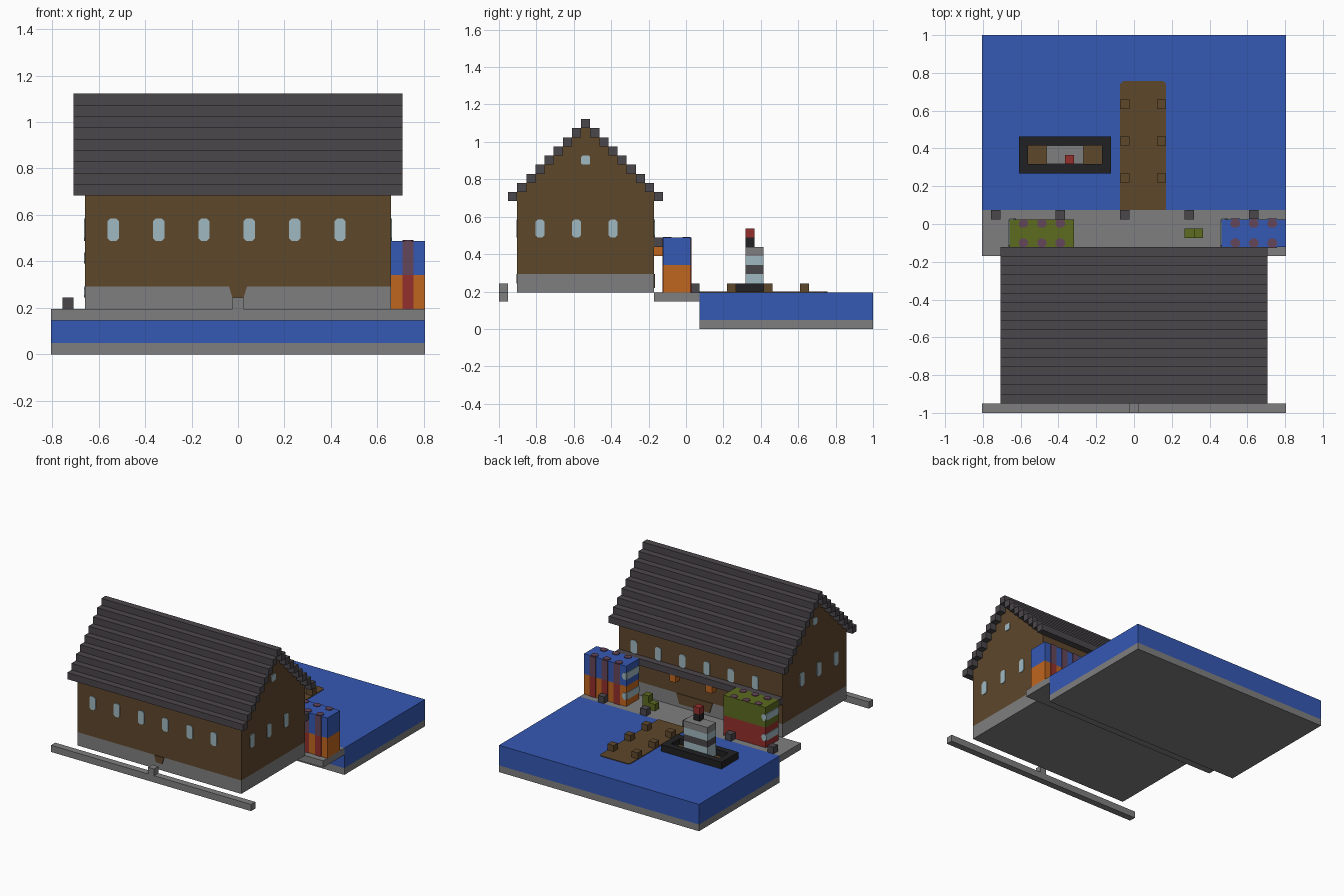
import bpy, bmesh
from mathutils import Vector

cube = bpy.data.objects.get("Cube")
if cube:
    bpy.data.objects.remove(cube, do_unlink=True)

U = 2 / 41            # block size
X0, Y0 = -16.5 * U, -1.0
THIN = 0.005


def material(name, hex_colour):
    rgb = [int(hex_colour[i:i + 2], 16) / 255 for i in (0, 2, 4)]
    lin = [c / 12.92 if c < 0.04 else ((c + 0.055) / 1.055) ** 2.4 for c in rgb]
    m = bpy.data.materials.new(name)
    m.use_nodes = True
    m.diffuse_color = (*lin, 1)
    m.node_tree.nodes["Principled BSDF"].inputs["Base Color"].default_value = (*lin, 1)
    return m


stone = material("stone grey", "7f7f7f")
timber = material("timber brown", "5e472b")
slate = material("slate dark", "4b474b")
water = material("water blue", "3558b4")
glass = material("pale glass", "9fb9c1")
orange = material("orange", "c0661f")
red = material("red", "94302c")
green = material("olive green", "5d6b20")
black = material("hull black", "212123")
mauve = material("rust mauve", "65465a")


def point(i, j, k):
    return Vector((X0 + i * U, Y0 + j * U, k * U))


def finish(name, mat, bm):
    bmesh.ops.recalc_face_normals(bm, faces=bm.faces)
    mesh = bpy.data.meshes.new(name)
    bm.to_mesh(mesh)
    bm.free()
    mesh.materials.append(mat)
    ob = bpy.data.objects.new(name, mesh)
    bpy.context.collection.objects.link(ob)
    return ob


def prism(name, mat, points, push):
    """Extrude a flat outline along a vector."""
    bm = bmesh.new()
    face = bm.faces.new([bm.verts.new(p) for p in points])
    out = bmesh.ops.extrude_face_region(bm, geom=[face])
    moved = [v for v in out["geom"] if isinstance(v, bmesh.types.BMVert)]
    bmesh.ops.translate(bm, verts=moved, vec=push)
    return finish(name, mat, bm)


def box(name, mat, i, j, k):
    """Block spanning half-open ranges of grid cells."""
    corners = [point(a, b, k[0]) for a, b in
               ((i[0], j[0]), (i[1], j[0]), (i[1], j[1]), (i[0], j[1]))]
    return prism(name, mat, corners, Vector((0, 0, (k[1] - k[0]) * U)))


def unit(name, mat, i, j, k):
    return box(name, mat, (i, i + 1), (j, j + 1), (k, k + 1))


def octagon(a, b, c=0.25):
    """Rectangle from a to b with chamfered corners."""
    (l, s), (r, t) = a, b
    return [(l + c, s), (r - c, s), (r, s + c), (r, t - c),
            (r - c, t), (l + c, t), (l, t - c), (l, s + c)]


def plate(name, mat, outline, axis, at, sign):
    """Thin painted plate lying on a plane of constant x, y or z."""
    pts = []
    for a, b in outline:
        cell = [a, b]
        cell.insert(axis, at)
        pts.append(point(*cell))
    push = Vector((0, 0, 0))
    push[axis] = sign * THIN
    return prism(name, mat, pts, push)


# Ground, water and quay
box("sea_bed", stone, (0, 33), (22, 41), (0, 1))
box("water", water, (0, 33), (22, 41), (1, 4))
box("quay", stone, (0, 33), (17, 22), (3, 4))
box("street_kerb", stone, (0, 33), (0, 1), (3, 4))
unit("kerb_step", stone, 16, 0, 4)
for i in range(1, 33, 7):
    unit("bollard", slate, i, 21, 4)

# House body with stepped gables
box("foundation", stone, (3, 30), (2, 17), (4, 6))
right_side = []
for s in range(8):
    right_side += [(17 - s, 14 + s), (17 - s, 15 + s)]
right_side[0] = (17, 6)
profile = right_side + [(19 - j, k) for j, k in reversed(right_side)]
prism("house_walls", timber, [point(3, j, k) for j, k in profile],
      Vector((27 * U, 0, 0)))

# Roof rows
for s in range(8):
    for j in (1 + s, 17 - s):
        unit_row = (j, j + 1)
        box("roof_row", slate, (2, 31), unit_row, (14 + s, 15 + s))
box("roof_ridge", slate, (2, 31), (9, 10), (22, 23))

# Windows
for n in range(6):
    f, b = 5 + 4 * n, 7 + 4 * n
    plate("front_window", glass, octagon((f, 10), (f + 1, 12)), 1, 2, -1)
    plate("back_window", glass, octagon((b, 10), (b + 1, 12)), 1, 17, 1)
for side, sign in ((3, -1), (30, 1)):
    for j in (4, 8, 12):
        plate("side_window", glass, octagon((j, 10), (j + 1, 12)), 0, side, sign)
    plate("gable_window", glass, octagon((9, 18), (10, 19), 0.15), 0, side, sign)

# Doors reaching down into the foundation
plate("front_door", timber, [(16, 5), (17, 5), (17.3, 6), (15.7, 6)], 1, 2, -1)
plate("back_door", timber, [(15, 4.5), (20, 4.5), (20.5, 6), (14.5, 6)], 1, 17, 1)

# Canopy and lanterns on the quay side
box("canopy", slate, (3, 30), (17, 18), (9, 10))
for i in (14, 20):
    unit("lantern", orange, i, 17, 8)


# Stacked containers
def containers(i, lower, upper):
    box("lower_container", lower, (i, i + 7), (18, 21), (4, 7))
    box("upper_container", upper, (i, i + 7), (18, 21), (7, 10))
    for k in (5, 8):
        plate("container_end_band", glass, octagon((18, k), (21, k + 1), 0.2), 0, i, -1)
        plate("container_corner_band", glass,
              [(i, k), (i + 0.4, k), (i + 0.7, k + 0.5), (i + 0.4, k + 1), (i, k + 1)],
              1, 21, 1)
    for x in (i + 1, i + 3, i + 5):
        for a, b in ((18, 18.9), (20.1, 21)):
            plate("container_top_mark", mauve, octagon((x, a), (x + 1, b)), 2, 10, 1)


containers(26, orange, water)
containers(3, red, green)
for x in (27, 29, 31):
    for j, sign in ((18, -1), (21, 1)):
        for k, mat in ((4, red), (7, mauve)):
            strip = [(x, k), (x + 1, k), (x + 1, k + 3), (x, k + 3)]
            plate("container_stripe", mat, strip, 1, j, sign)

# Small plant on the quay
box("plant_low", green, (22, 23), (19, 20), (4, 5))
box("plant_tall", green, (23, 24), (19, 20), (4, 6))

# Pier with mooring posts
plate("pier_deck", timber, [(15, 22), (20, 22), (20, 35.7), (19.7, 36),
                            (15.3, 36), (15, 35.7)], 2, 4, 1)
for i in (15, 19):
    for j in (25, 29, 33):
        unit("pier_post", timber, i, j, 4)

# Boat: hull rim, deck, banded cabin and funnel
for j in (26, 29):
    box("hull_side", black, (4, 14), (j, j + 1), (4, 5))
for i in (4, 13):
    box("hull_end", black, (i, i + 1), (27, 29), (4, 5))
box("boat_deck", timber, (5, 13), (27, 29), (4, 4.12))
box("cabin_base", glass, (7, 11), (27, 29), (4.12, 6))
for k, mat in ((6, slate), (7, glass), (8, stone)):
    box("cabin_band", mat, (7, 11), (27, 29), (k, k + 1))
unit("funnel", black, 9, 27, 9)
unit("funnel_cap", red, 9, 27, 10)
